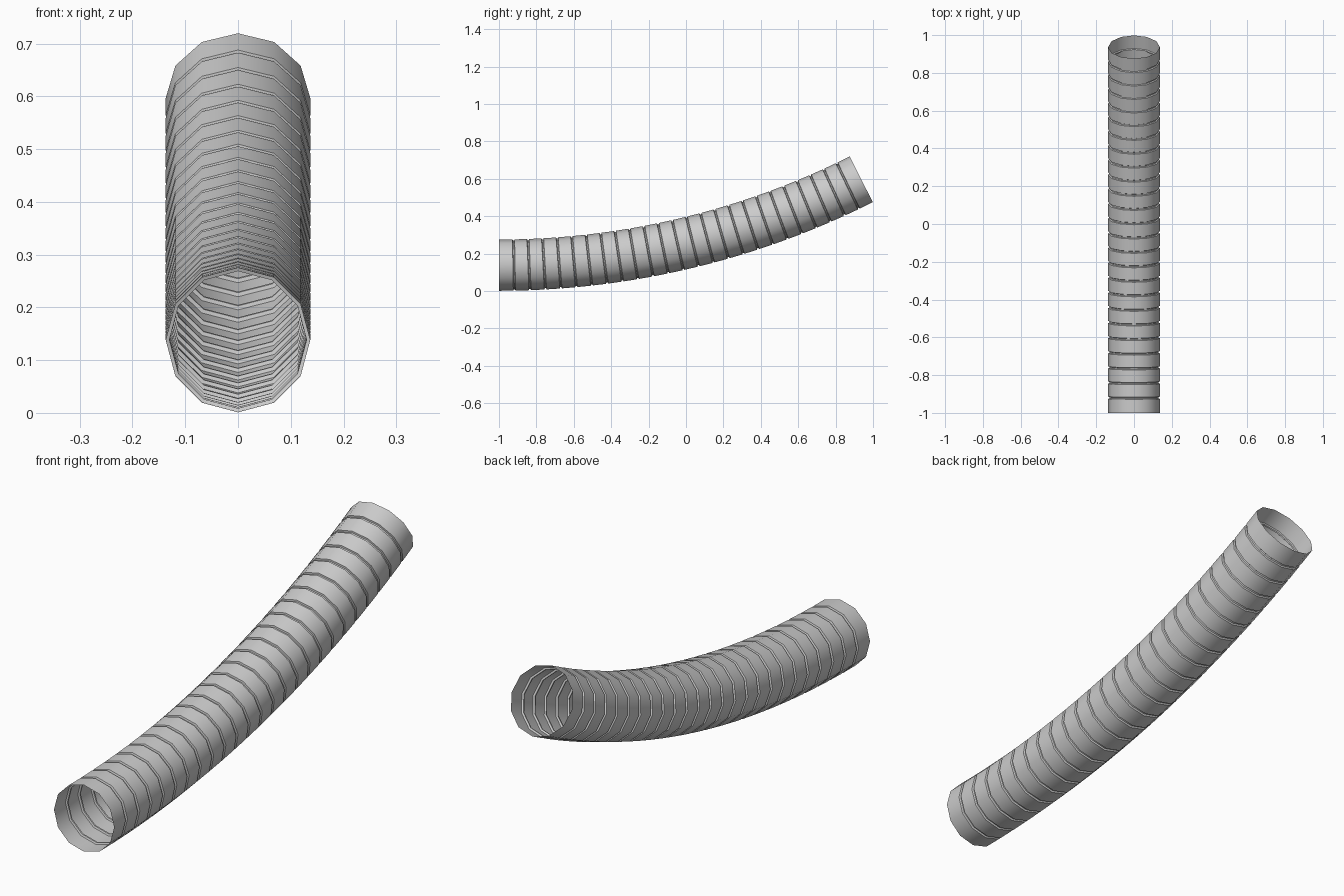
import bpy, bmesh, math

if "Cube" in bpy.data.objects:
    bpy.data.objects.remove(bpy.data.objects["Cube"])

SIDES, SEGMENTS = 12, 25
RADIUS, GROOVE_R = 0.137, 0.130
THETA, BEND_R = math.radians(26.66), 4.317
START_Y, CENTRE_Z = -1.0, 0.138
HALF_GROOVE = 0.006

# profile along the hose: (arc length, radius)
length = THETA * BEND_R
pitch = length / SEGMENTS
profile = [(0, RADIUS)]
for i in range(1, SEGMENTS):
    s = i * pitch
    profile += [(s - HALF_GROOVE, RADIUS), (s - HALF_GROOVE * 0.5, GROOVE_R),
                (s + HALF_GROOVE * 0.5, GROOVE_R), (s + HALF_GROOVE, RADIUS)]
profile.append((length, RADIUS))

# sweep twelve-sided rings along a circular bend
bm = bmesh.new()


def ring(s, r):
    a = s / BEND_R
    verts = []
    for k in range(SIDES):
        t = 2 * math.pi * k / SIDES
        d = BEND_R - r * math.sin(t)
        verts.append(bm.verts.new((r * math.cos(t),
                                   START_Y + d * math.sin(a),
                                   CENTRE_Z + BEND_R - d * math.cos(a))))
    return verts


rings = [ring(s, r) for s, r in profile]
for a, b in zip(rings, rings[1:]):
    for k in range(SIDES):
        n = (k + 1) % SIDES
        bm.faces.new((a[k], a[n], b[n], b[k]))
bmesh.ops.recalc_face_normals(bm, faces=bm.faces)

mesh = bpy.data.meshes.new("corrugated_hose")
bm.to_mesh(mesh)
bm.free()
hose = bpy.data.objects.new("corrugated_hose", mesh)
bpy.context.collection.objects.link(hose)

# smooth around the tube, crisp at the grooves
bpy.context.view_layer.objects.active = hose
hose.select_set(True)
bpy.ops.object.shade_smooth_by_angle(angle=math.radians(35))
